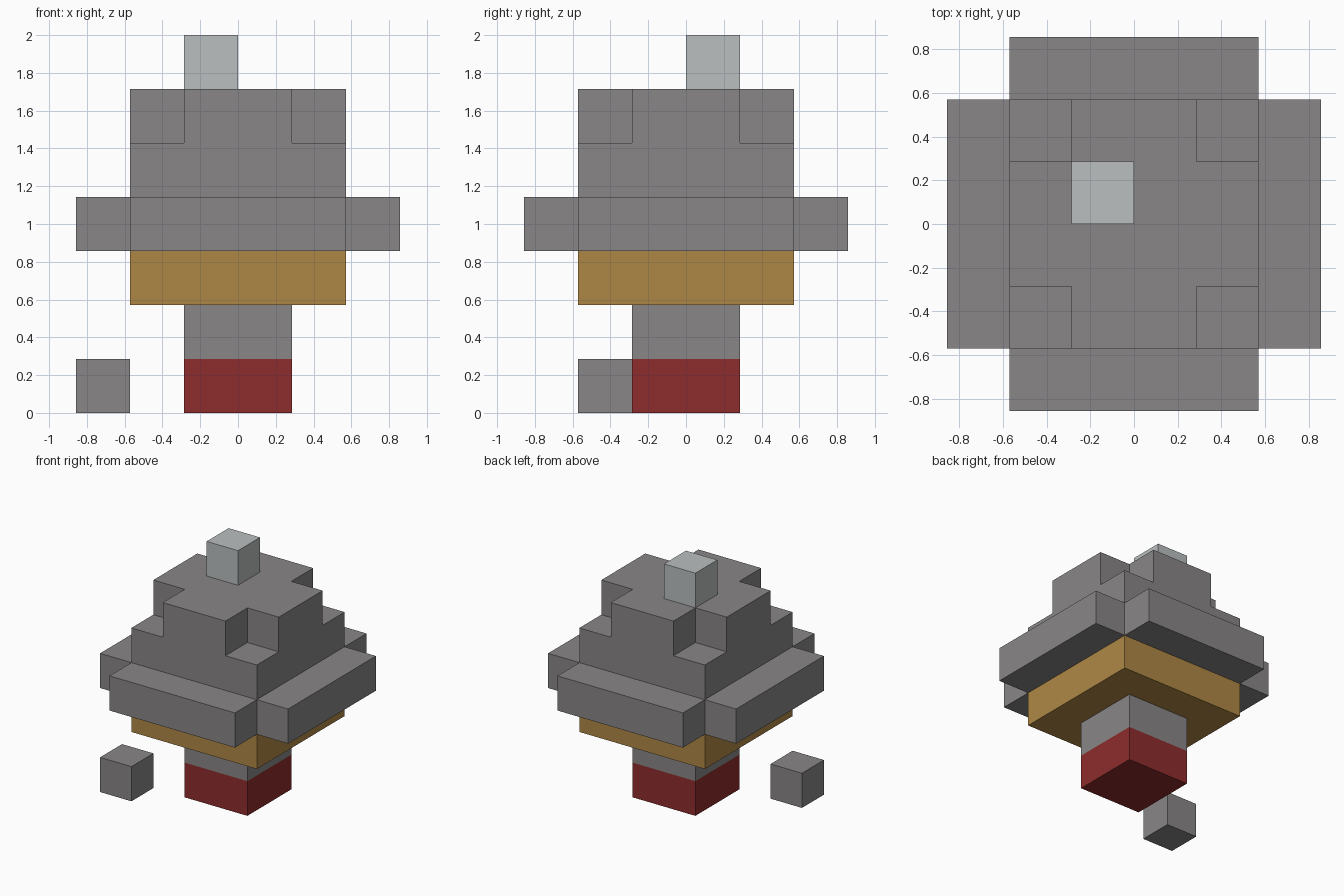
import bpy
import bmesh
from mathutils import Matrix, Vector
from math import pi

U = 2 / 7  # edge of one block; the model is seven blocks tall

if "Cube" in bpy.data.objects:
    bpy.data.objects.remove(bpy.data.objects["Cube"], do_unlink=True)


def make_material(name, rgb):
    mat = bpy.data.materials.new(name)
    mat.use_nodes = True
    color = (*rgb, 1)
    mat.diffuse_color = color
    mat.node_tree.nodes["Principled BSDF"].inputs["Base Color"].default_value = color
    return mat


grey = make_material("stone grey", (0.25, 0.24, 0.24))
pale = make_material("pale grey", (0.49, 0.52, 0.52))
ochre = make_material("ochre", (0.43, 0.245, 0.06))
red = make_material("dark red", (0.27, 0.025, 0.025))


def prism(name, outline, bottom, mat):
    """One block high prism on an outline given in block units."""
    bm = bmesh.new()
    base = bm.faces.new([bm.verts.new((x * U, y * U, bottom * U)) for x, y in outline])
    top = bmesh.ops.extrude_face_region(bm, geom=[base], use_keep_orig=True)["geom"]
    verts = [v for v in top if isinstance(v, bmesh.types.BMVert)]
    bmesh.ops.translate(bm, verts=verts, vec=(0, 0, U))
    bmesh.ops.recalc_face_normals(bm, faces=bm.faces)
    mesh = bpy.data.meshes.new(name)
    bm.to_mesh(mesh)
    bm.free()
    mesh.materials.append(mat)
    obj = bpy.data.objects.new(name, mesh)
    bpy.context.collection.objects.link(obj)
    return obj


def square(x0, y0, size):
    return [(x0, y0), (x0 + size, y0), (x0 + size, y0 + size), (x0, y0 + size)]


def cross(reach, half):
    """Plus-shaped outline: one notched corner turned four times."""
    corner = [(reach, half), (half, half), (half, reach)]
    return [Matrix.Rotation(i * pi / 2, 2) @ Vector(p) for i in range(4) for p in corner]


# Stem
prism("stem_base", square(-1, -1, 2), 0, red)
prism("stem_top", square(-1, -1, 2), 1, grey)

# Cap, from its lower band to its crown
prism("cap_band", square(-2, -2, 4), 2, ochre)
prism("cap_brim", cross(3, 2), 3, grey)
prism("cap_body", square(-2, -2, 4), 4, grey)
prism("cap_crown", cross(2, 1), 5, grey)

# Off-centre block on the crown and the loose block on the ground
prism("top_block", square(-1, 0, 1), 6, pale)
prism("loose_block", square(-3, -2, 1), 0, grey)
